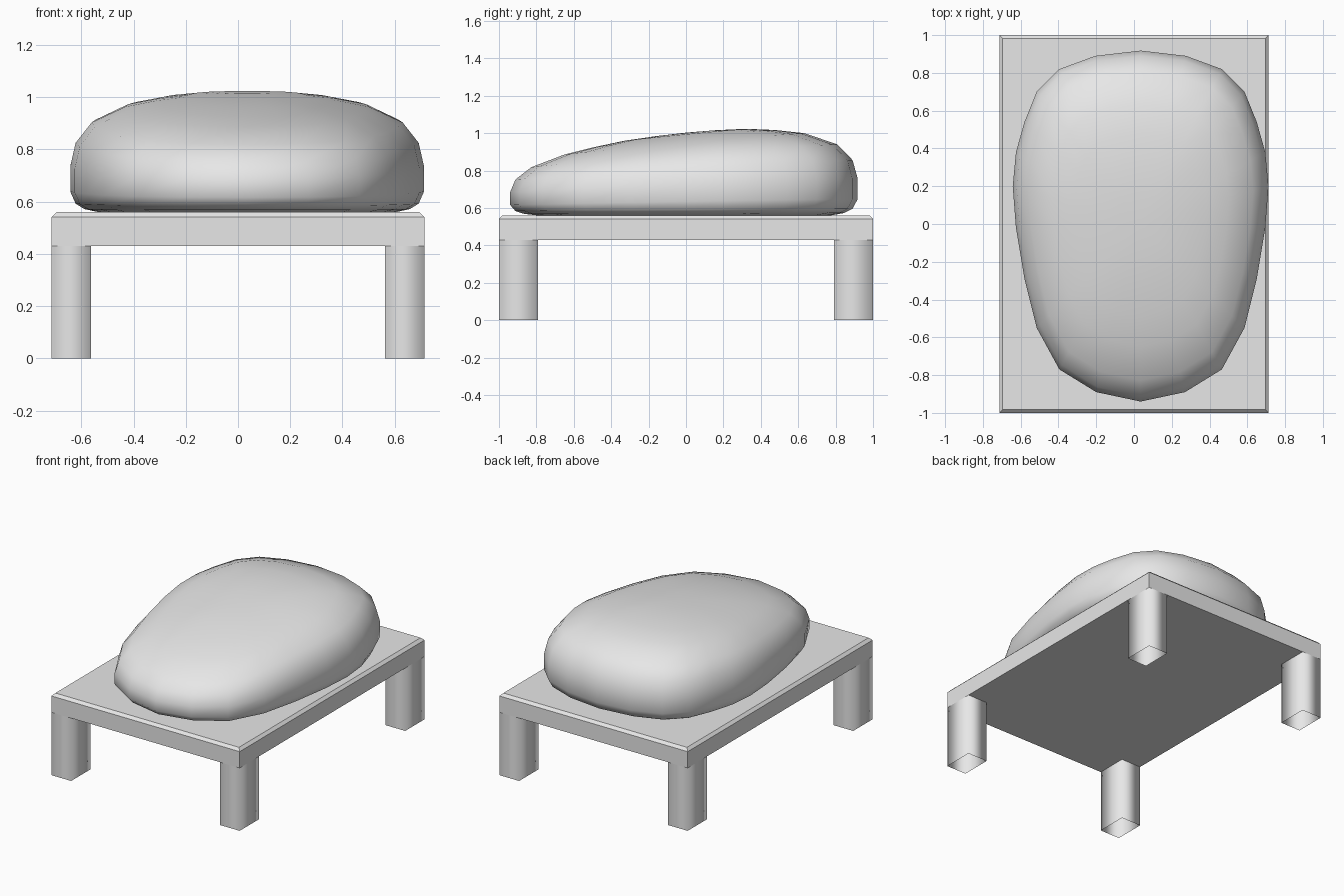
import bpy, bmesh, math

cube = bpy.data.objects.get("Cube")
if cube:
    bpy.data.objects.remove(cube, do_unlink=True)

grey = bpy.data.materials.new("light_grey")
grey.use_nodes = True
grey.diffuse_color = (0.8, 0.8, 0.8, 1)
grey.node_tree.nodes["Principled BSDF"].inputs["Base Color"].default_value = (0.8, 0.8, 0.8, 1)


def finish(name, bm, angle=None):
    """Turn a bmesh into a named object, smooth below the given angle."""
    bmesh.ops.recalc_face_normals(bm, faces=bm.faces)
    mesh = bpy.data.meshes.new(name)
    bm.to_mesh(mesh)
    bm.free()
    mesh.materials.append(grey)
    obj = bpy.data.objects.new(name, mesh)
    bpy.context.collection.objects.link(obj)
    if angle:
        bpy.ops.object.select_all(action='DESELECT')
        obj.select_set(True)
        bpy.context.view_layer.objects.active = obj
        bpy.ops.object.shade_smooth_by_angle(angle=math.radians(angle))
    return obj


def box(size, centre):
    bm = bmesh.new()
    bmesh.ops.create_cube(bm, size=1)
    bmesh.ops.scale(bm, vec=size, verts=bm.verts)
    bmesh.ops.translate(bm, vec=centre, verts=bm.verts)
    return bm


# Table top with a chamfered upper rim
TOP = 0.56
bm = box((1.426, 2, 0.13), (0, 0, TOP - 0.065))
rim = [e for e in bm.edges if all(v.co.z > 0.5 for v in e.verts)]
bmesh.ops.bevel(bm, geom=rim, offset=0.018, segments=1, affect='EDGES')
finish("table_top", bm)

# Four hollow, open-ended legs at the corners
for x_name, sx in (("left", 1), ("right", -1)):
    for y_name, sy in (("front", -1), ("back", 1)):
        bm = box((0.15, 0.21, 0.43), (sx * 0.638, sy * 0.895, 0.215))
        ends = [f for f in bm.faces if abs(f.normal.z) > 0.5]
        bmesh.ops.delete(bm, geom=ends, context='FACES_ONLY')
        finish(f"{y_name}_{x_name}_leg", bm, 100)

# Pebble-shaped body: plan outline scaled into rings, taller towards the back
HALF = [(0, -0.94), (0.235, -0.89), (0.43, -0.77), (0.55, -0.55), (0.615, -0.29),
        (0.66, -0.02), (0.677, 0.2), (0.66, 0.38), (0.615, 0.54), (0.55, 0.7),
        (0.43, 0.82), (0.24, 0.89), (0, 0.918)]
OUTLINE = HALF + [(-x, y) for x, y in HALF[-2:0:-1]]
# (outline scale, fraction of local height) from underside to crown
RINGS = [(0.84, 0), (0.92, 0.025), (0.97, 0.07), (1, 0.17), (1, 0.38), (0.97, 0.574),
         (0.88, 0.745), (0.69, 0.883), (0.52, 0.94), (0.35, 0.98), (0.17, 0.995)]


def body_point(x, y, f):
    height = 0.443 + 0.1 * y - 0.02 * y * y
    return (x + 0.035, y, TOP + f * height)


bm = bmesh.new()
rings = [[bm.verts.new(body_point(x * s, y * s, f)) for x, y in OUTLINE] for s, f in RINGS]
n = len(OUTLINE)
for low, high in zip(rings, rings[1:]):
    for i in range(n):
        j = (i + 1) % n
        bm.faces.new((low[i], low[j], high[j], high[i]))
crown = bm.verts.new(body_point(0, 0, 1))
for i in range(n):
    bm.faces.new((rings[-1][i], rings[-1][(i + 1) % n], crown))
bm.faces.new(rings[0][::-1])
finish("rounded_body", bm, 60)
